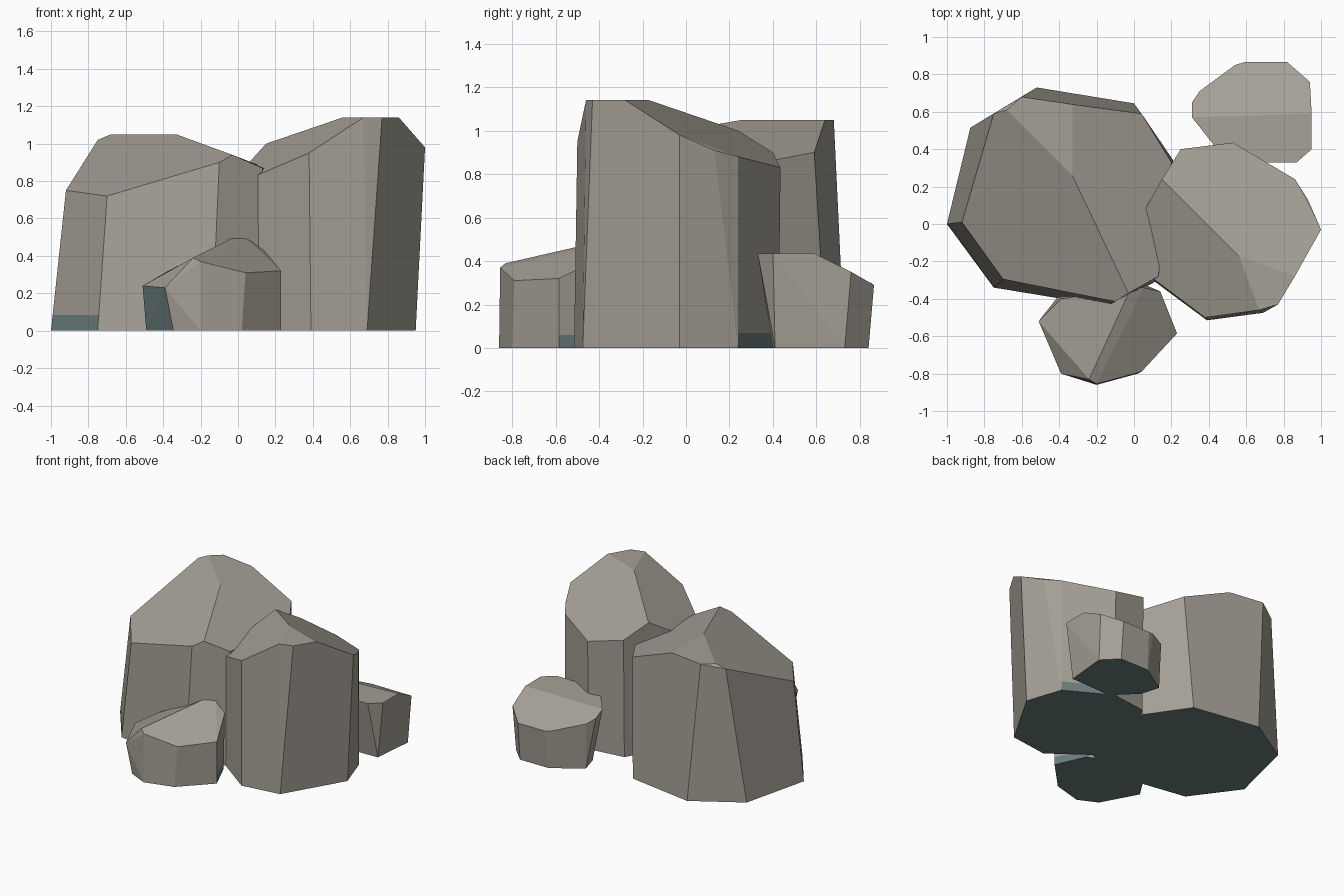
import bpy, bmesh, math
from mathutils import Vector

if "Cube" in bpy.data.objects:
    bpy.data.objects.remove(bpy.data.objects["Cube"])


def material(name, rgb):
    m = bpy.data.materials.new(name)
    m.diffuse_color = (*rgb, 1)
    m.use_nodes = True
    m.node_tree.nodes["Principled BSDF"].inputs["Base Color"].default_value = m.diffuse_color
    return m


STONE = material("warm grey stone", (0.376, 0.350, 0.303))
SLATE = material("blue grey slate", (0.150, 0.205, 0.205))


def rock(name, base, top, patches):
    """Faceted boulder: hull of a ground outline and crown points.
    patches: (facing direction, height) of slate coloured areas."""
    bm = bmesh.new()
    for x, y in base:
        bm.verts.new((x, y, 0))
    for p in top:
        bm.verts.new(p)
    bmesh.ops.convex_hull(bm, input=bm.verts[:])
    loose = [v for v in bm.verts if not v.link_faces]
    bmesh.ops.delete(bm, geom=loose, context='VERTS')
    # merge nearly flat triangles into broad facets
    bmesh.ops.dissolve_limit(bm, angle_limit=math.radians(6),
                             verts=bm.verts[:], edges=bm.edges[:])
    bmesh.ops.recalc_face_normals(bm, faces=bm.faces[:])
    # slate underside
    for f in bm.faces:
        f.material_index = 1 if f.normal.z < -0.9 else 0
    # slate patches low on chosen sides
    for direction, height in patches:
        d = Vector((*direction, 0)).normalized()
        for face in [f for f in bm.faces if abs(f.normal.z) < 0.6 and f.normal.dot(d) > 0.93]:
            if max(v.co.z for v in face.verts) > height:
                bmesh.ops.bisect_plane(bm, geom=[face] + face.edges[:] + face.verts[:],
                                       plane_co=(0, 0, height), plane_no=(0, 0, 1))
        for f in bm.faces:
            if (abs(f.normal.z) < 0.6 and f.normal.dot(d) > 0.93
                    and f.calc_center_median().z < height):
                f.material_index = 1
    me = bpy.data.meshes.new(name)
    bm.to_mesh(me)
    bm.free()
    me.materials.append(STONE)
    me.materials.append(SLATE)
    ob = bpy.data.objects.new(name, me)
    bpy.context.collection.objects.link(ob)


# Wide boulder on the left
rock("left_boulder",
     [(-1, 0), (-.75, -.34), (-.14, -.44), (.13, -.30), (.21, .34),
      (0, .645), (-.52, .73), (-.875, .515)],
     [(-.92, .01, .75), (-.70, -.295, .72), (-.10, -.415, .90), (-.03, -.37, .94),
      (.13, -.28, .87), (.20, .33, .85), (.04, .59, .90), (-.33, .64, 1.05),
      (-.60, .68, 1.05), (-.68, .61, 1.05), (-.75, .59, 1.02), (-.33, .26, 1.05)],
     [((-.8, -.58), .085)])

# Tall boulder on the right
rock("right_boulder",
     [(.10, -.30), (.39, -.515), (.69, -.475), (.95, -.03), (.86, .24),
      (.53, .425), (.25, .39), (.07, .08)],
     [(.06, .08, .90), (.10, -.29, .83), (.38, -.50, .95), (.67, -.46, 1.14),
      (.77, -.43, 1.14), (.86, -.28, 1.14), (1.0, -.03, .98), (.93, .13, .91),
      (.86, .24, .88), (.53, .435, .83), (.25, .40, .90), (.15, .24, 1.0),
      (.56, -.17, 1.14)],
     [((.48, .88), .07)])

# Small rock in front
rock("front_rock",
     [(-.49, -.52), (-.345, -.79), (-.20, -.86), (.02, -.80), (.23, -.585),
      (.13, -.36), (0, -.30), (-.40, -.38)],
     [(-.51, -.52, .24), (-.39, -.80, .23), (-.24, -.83, .39), (-.20, -.855, .37),
      (.04, -.79, .31), (.23, -.585, .32), (.14, -.36, .43), (.05, -.34, .49),
      (-.02, -.35, .50), (-.39, -.40, .31)],
     [((-.91, -.41), .26), ((.91, .4), .06)])

# Small rock at the back right
rock("back_rock",
     [(.56, .40), (.90, .41), (.93, .73), (.82, .84), (.58, .84),
      (.36, .70), (.40, .56)],
     [(.31, .57, .42), (.50, .33, .435), (.70, .50, .435), (.87, .33, .435),
      (.95, .40, .435), (.95, .59, .435), (.94, .76, .35), (.82, .865, .29),
      (.59, .865, .29), (.54, .85, .30), (.35, .71, .35), (.31, .65, .38)],
     [((-.75, -.66), .45)])
